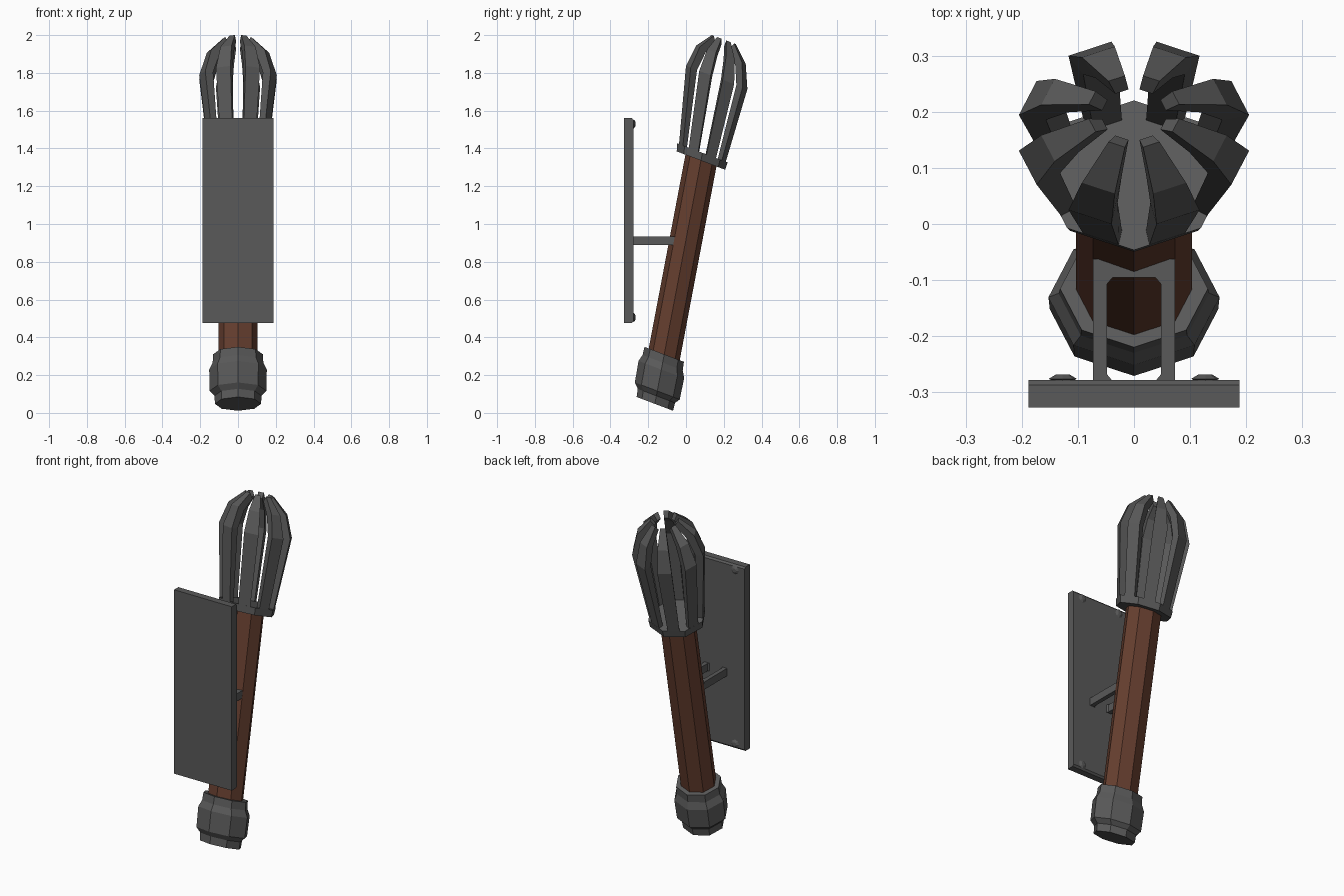
import bpy, bmesh, math
from mathutils import Matrix, Vector

if "Cube" in bpy.data.objects:
    bpy.data.objects.remove(bpy.data.objects["Cube"])


def material(name, rgb):
    m = bpy.data.materials.new(name)
    m.diffuse_color = (*rgb, 1)
    m.use_nodes = True
    m.node_tree.nodes["Principled BSDF"].inputs["Base Color"].default_value = m.diffuse_color
    return m


IRON = material("dark iron", (0.10, 0.10, 0.10))
WOOD = material("brown wood", (0.13, 0.048, 0.028))

# Torch space: axis along z, tilted back 15 degrees, then stretched to final proportions
TILT = (Matrix.Translation((0, -0.174, 0))
        @ Matrix.Diagonal((1.22, 1, 1.414, 1))
        @ Matrix.Rotation(math.radians(-15), 4, 'X'))


def finish(name, bm, mat, matrix=Matrix()):
    bm.transform(matrix)
    bmesh.ops.recalc_face_normals(bm, faces=bm.faces)
    me = bpy.data.meshes.new(name)
    bm.to_mesh(me)
    bm.free()
    me.materials.append(mat)
    ob = bpy.data.objects.new(name, me)
    bpy.context.collection.objects.link(ob)
    return ob


def loft(bm, rings):
    """Skin a list of equal-length point rings and cap both ends."""
    rows = [[bm.verts.new(p) for p in ring] for ring in rings]
    n = len(rows[0])
    for a, b in zip(rows, rows[1:]):
        for i in range(n):
            j = (i + 1) % n
            bm.faces.new((a[i], a[j], b[j], b[i]))
    bm.faces.new(rows[0][::-1])
    bm.faces.new(rows[-1])


def lathe(name, profile, mat, sides=8, matrix=TILT):
    bm = bmesh.new()
    loft(bm, [[(r * math.cos(k * math.tau / sides), r * math.sin(k * math.tau / sides), h)
               for k in range(sides)] for h, r in profile])
    return finish(name, bm, mat, matrix)


def prism(name, pts, direction, mat):
    bm = bmesh.new()
    d = Vector(direction)
    loft(bm, [pts, [Vector(p) + d for p in pts]])
    return finish(name, bm, mat)


# Pommel, wooden handle, cup
lathe("pommel", [(0.035, 0.100), (0.066, 0.102), (0.085, 0.123), (0.168, 0.125),
                 (0.195, 0.110), (0.227, 0.108)], IRON)
lathe("handle", [(0.20, 0.085), (0.99, 0.085)], WOOD)
lathe("cup", [(0.978, 0.133), (1.008, 0.138)], IRON)

# Eight bent prongs: height, outer distance, half width, thickness
PRONG = [(1.000, 0.126, 0.028, 0.026), (1.300, 0.168, 0.034, 0.040),
         (1.388, 0.136, 0.026, 0.040), (1.447, 0.066, 0.013, 0.020)]
for k in range(8):
    bm = bmesh.new()
    rings = []
    for i, (h, d, w, t) in enumerate(PRONG):
        drop = 0.022 if i == 3 else 0.012 if i == 2 else 0
        rings.append([(d, -w, h), (d, w, h),
                      (d - t, w * 0.8, h - drop), (d - t, -w * 0.8, h - drop)])
    loft(bm, rings)
    turn = Matrix.Rotation(math.radians(22.5 + 45 * k), 4, 'Z')
    finish(f"prong_{k + 1}", bm, IRON, TILT @ turn)

# Wall plate with chamfered rear top and bottom edges
prism("wall_plate", [(-0.188, y, z) for y, z in
                     [(-0.327, 0.475), (-0.287, 0.475), (-0.278, 0.485),
                      (-0.278, 1.55), (-0.287, 1.56), (-0.327, 1.56)]],
      (0.376, 0, 0), IRON)

# U-shaped bracket holding the handle
half = [(0.0, -0.095), (0.038, -0.095), (0.048, -0.107), (0.048, -0.268), (0.038, -0.28),
        (0.073, -0.28), (0.073, -0.062), (0.0, -0.062)]
for s, side in ((1, "right"), (-1, "left")):
    prism("bracket_" + side, [(s * x, y, 0.89) for x, y in half], (0, 0, 0.045), IRON)

# Plate screws
for x in (-0.127, 0.127):
    for z in (0.505, 1.53):
        m = Matrix.Translation((x, -0.28, z)) @ Matrix.Rotation(math.radians(-90), 4, 'X')
        lathe("plate_screw", [(0, 0.018), (0.004, 0.025), (0.012, 0.012)], IRON, 8, m)
